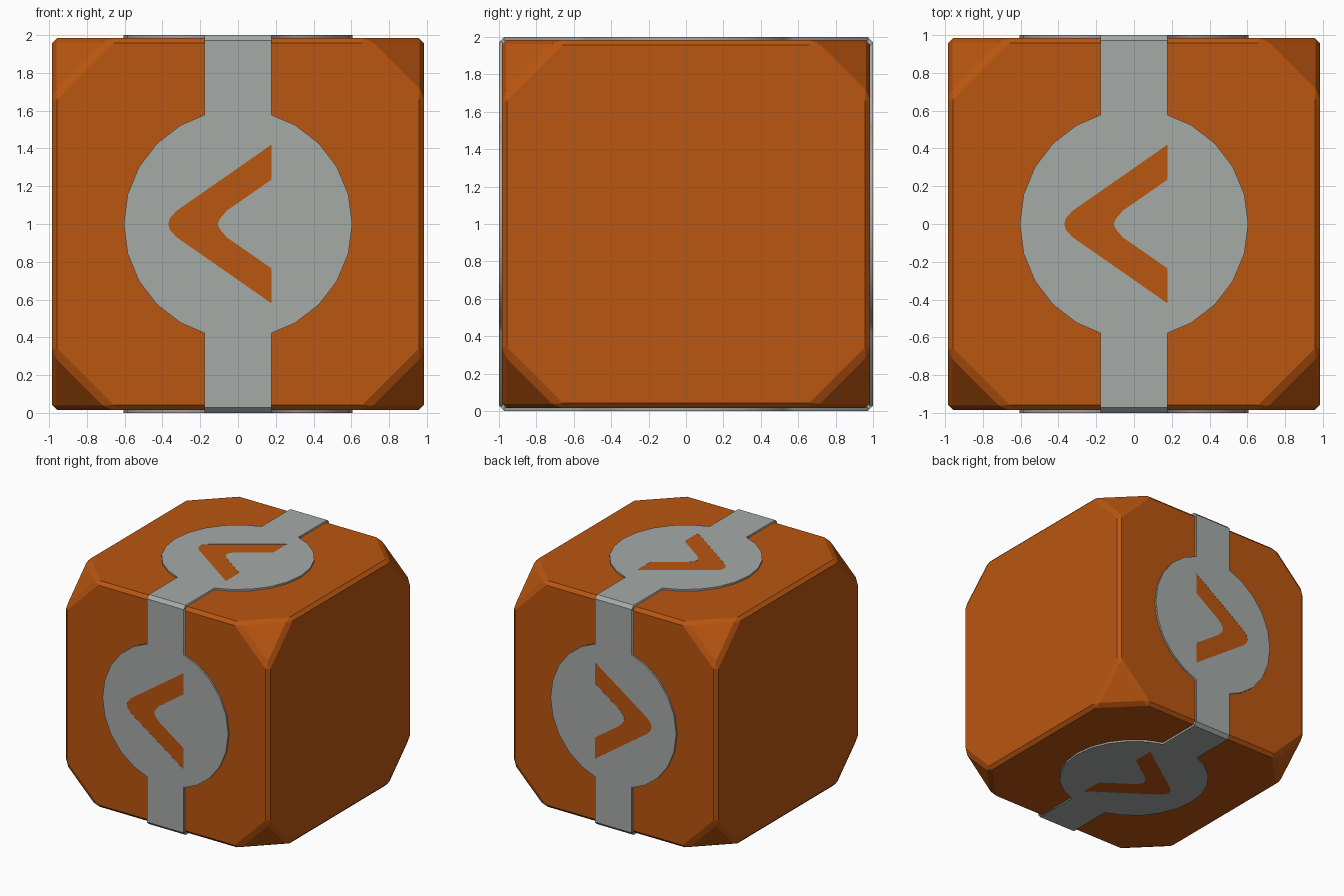
import bpy, bmesh
from math import cos, sin, pi
from mathutils import Matrix, Vector
from itertools import product

if "Cube" in bpy.data.objects:
    bpy.data.objects.remove(bpy.data.objects["Cube"])

CENTRE = Matrix.Translation((0, 0, 1))


def material(name, colour):
    mat = bpy.data.materials.new(name)
    mat.diffuse_color = colour
    mat.use_nodes = True
    mat.node_tree.nodes["Principled BSDF"].inputs["Base Color"].default_value = mat.diffuse_color
    return mat


ORANGE = material("orange", (0.49, 0.092, 0.005, 1))
STEEL = material("steel", (0.375, 0.405, 0.387, 1))


def add_mesh(name, bm, mat):
    bmesh.ops.recalc_face_normals(bm, faces=bm.faces)
    me = bpy.data.meshes.new(name)
    bm.to_mesh(me)
    bm.free()
    me.materials.clear()
    me.materials.append(mat)
    obj = bpy.data.objects.new(name, me)
    bpy.context.collection.objects.link(obj)
    return obj


def flat_mesh(outlines, thickness):
    """Filled 2D outlines (inner ones become holes) given a thickness."""
    curve = bpy.data.curves.new("outline", 'CURVE')
    curve.dimensions = '2D'
    curve.fill_mode = 'BOTH'
    curve.extrude = thickness / 2
    for pts in outlines:
        sp = curve.splines.new('POLY')
        sp.points.add(len(pts) - 1)
        for p, (x, y) in zip(sp.points, pts):
            p.co = (x, y, 0, 1)
        sp.use_cyclic_u = True
    helper = bpy.data.objects.new("outline", curve)
    bpy.context.collection.objects.link(helper)
    bpy.context.view_layer.update()
    me = bpy.data.meshes.new_from_object(
        helper.evaluated_get(bpy.context.evaluated_depsgraph_get()))
    bpy.data.objects.remove(helper)
    return me


# Cube body: cut the eight corners, then chamfer every edge
H = 0.985
bm = bmesh.new()
bmesh.ops.create_cube(bm, size=2 * H)
for s in product((-1, 1), repeat=3):
    n = Vector(s)
    bmesh.ops.bisect_plane(bm, geom=bm.verts[:] + bm.edges[:] + bm.faces[:],
                           plane_co=n * (2 * H + 0.67) / 3, plane_no=n, clear_outer=True)
    bmesh.ops.holes_fill(bm, edges=[e for e in bm.edges if e.is_boundary], sides=0)
bmesh.ops.bevel(bm, geom=bm.edges[:], offset=0.028, segments=1,
                profile=0.5, affect='EDGES')
bm.transform(CENTRE)
add_mesh("cube_body", bm, ORANGE)

# Panel outline: 24-sided disc joined to a strip, with a chevron opening
R, W, END, JOIN = 0.605, 0.177, 0.972, 0.578
disc = [(R * cos(i * pi / 12), R * sin(i * pi / 12)) for i in range(24)]
right = sorted([p for p in disc if p[0] > W], key=lambda p: p[1])
half = [(W, -END), (W, -JOIN)] + right + [(W, JOIN), (W, END)]
outline = half + [(-x, -y) for x, y in half]
upper = [(0.177, 0.42), (-0.325, 0.07), (-0.358, 0.035), (-0.37, 0)]
inner = [(-0.107, 0), (-0.098, 0.025), (-0.06, 0.07), (0.177, 0.235)]
chevron = (upper + [(x, -y) for x, y in upper[-2::-1]]
           + [(x, -y) for x, y in inner[::-1]] + inner[1:])
panel = flat_mesh([outline, chevron], 0.02)
arrow = flat_mesh([chevron], 0.018)

# Four panels around the x axis, each with a sloped corner link and inlay
for i, name in enumerate(("top", "front", "bottom", "back")):
    turn = CENTRE @ Matrix.Rotation(i * pi / 2, 4, 'X')
    bm = bmesh.new()
    bm.from_mesh(panel)
    bm.transform(Matrix.Translation((0, 0, 0.99)))
    section = [(END, 1), (1, END), (0.98, 0.95), (0.95, 0.98)]
    rings = [[bm.verts.new((x, y, z)) for y, z in section] for x in (-W, W)]
    bm.faces.new(rings[0])
    bm.faces.new(rings[1])
    for k in range(4):
        j = (k + 1) % 4
        bm.faces.new((rings[0][k], rings[0][j], rings[1][j], rings[1][k]))
    bm.transform(turn)
    add_mesh(name + "_panel", bm, STEEL)

    # Chevron inlay, almost flush with the panel
    bm = bmesh.new()
    bm.from_mesh(arrow)
    bm.transform(turn @ Matrix.Translation((0, 0, 0.99)))
    add_mesh(name + "_chevron", bm, ORANGE)
